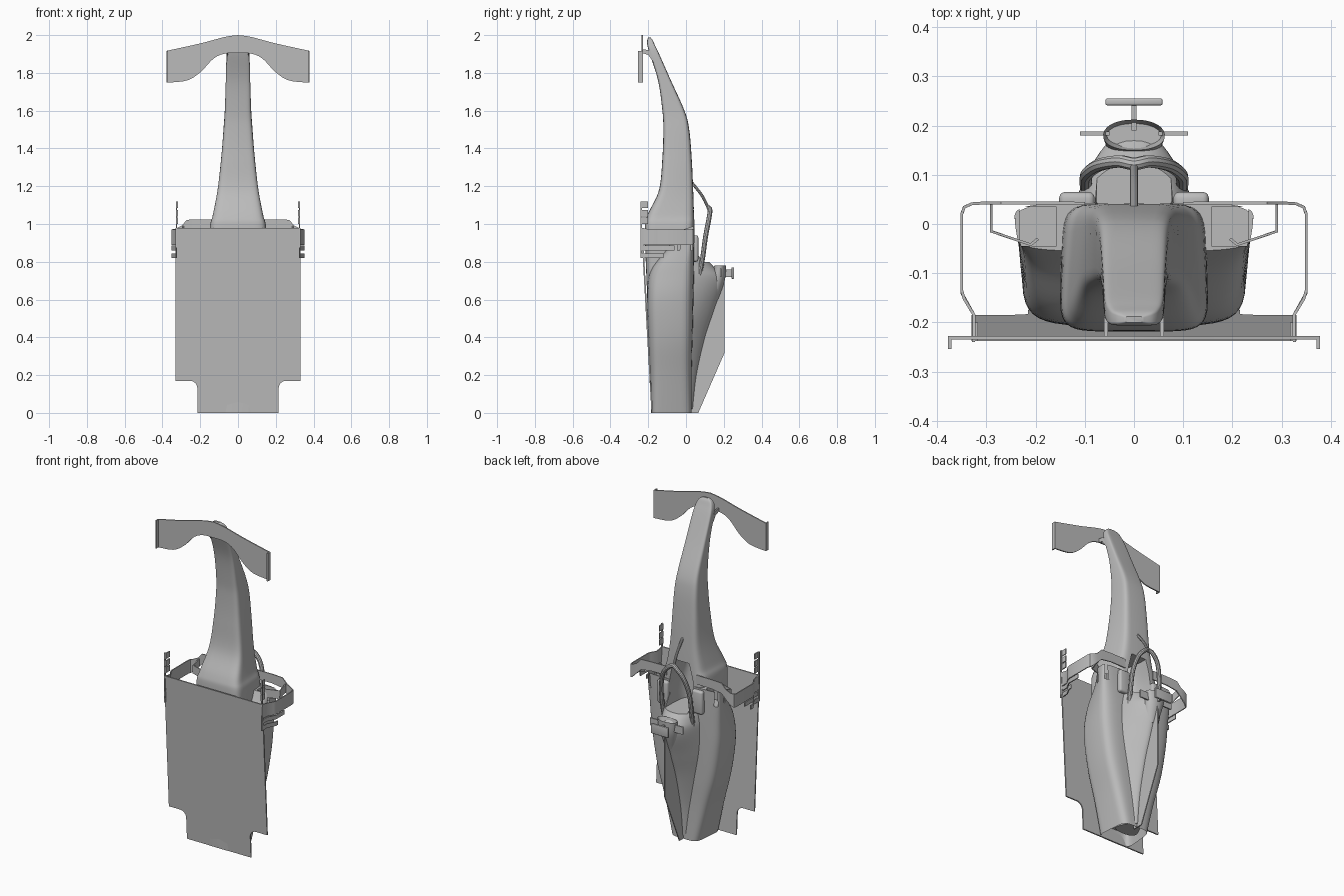
import bpy, bmesh, math

if "Cube" in bpy.data.objects:
    bpy.data.objects.remove(bpy.data.objects["Cube"], do_unlink=True)

grey = bpy.data.materials.new("plain grey")
grey.use_nodes = True
COLOUR = (0.5, 0.5, 0.5, 1)
grey.diffuse_color = COLOUR
grey.node_tree.nodes["Principled BSDF"].inputs["Base Color"].default_value = COLOUR


def activate(ob):
    bpy.ops.object.select_all(action='DESELECT')
    ob.select_set(True)
    bpy.context.view_layer.objects.active = ob


def apply_all(ob):
    activate(ob)
    for mod in list(ob.modifiers):
        bpy.ops.object.modifier_apply(modifier=mod.name)


def finish(name, bm, mirror=False, solid=0, bevel=0):
    """Turn a bmesh into a finished, smooth-by-angle object."""
    bmesh.ops.recalc_face_normals(bm, faces=bm.faces)
    mesh = bpy.data.meshes.new(name)
    bm.to_mesh(mesh)
    bm.free()
    ob = bpy.data.objects.new(name, mesh)
    bpy.context.collection.objects.link(ob)
    mesh.materials.append(grey)
    if solid:
        mod = ob.modifiers.new("thickness", 'SOLIDIFY')
        mod.thickness, mod.offset = solid, 0
    if bevel:
        mod = ob.modifiers.new("round", 'BEVEL')
        mod.width, mod.segments = bevel, 3
    if mirror:
        mod = ob.modifiers.new("mirror", 'MIRROR')
        mod.use_mirror_merge = False
    apply_all(ob)
    bpy.ops.object.shade_smooth_by_angle(angle=math.radians(35))
    return ob


def smooth(points, steps=6):
    """Catmull-Rom interpolation through tuples of any length."""
    out = []
    for i in range(len(points) - 1):
        a, b, c, d = (points[max(i - 1, 0)], points[i], points[i + 1],
                      points[min(i + 2, len(points) - 1)])
        for k in range(steps):
            t = k / steps
            out.append(tuple(
                q + t * (r - p) / 2 + t * t * (p - 2.5 * q + 2 * r - s / 2)
                + t ** 3 * (1.5 * (q - r) + (s - p) / 2)
                for p, q, r, s in zip(a, b, c, d)))
    return out + [points[-1]]


def loft(name, sections, power=4, sides=40, hollow=None):
    """Sections are (z, lower half width, upper half width, low y, high y)."""
    bm = bmesh.new()
    rings = []
    for z, low, high, y0, y1 in smooth(sections):
        ring = []
        for i in range(sides):
            a = math.tau * i / sides
            sx, sy = (math.copysign(abs(v) ** (2 / power), v)
                      for v in (math.cos(a), math.sin(a)))
            width = low + (high - low) * (sy + 1) / 2
            ring.append(bm.verts.new((width * sx, (y0 + y1) / 2 + (y1 - y0) / 2 * sy, z)))
        rings.append(ring)
    for a, b in zip(rings, rings[1:]):
        for i in range(sides):
            j = (i + 1) % sides
            bm.faces.new((a[i], a[j], b[j], b[i]))
    caps = [bm.faces.new(rings[0]), bm.faces.new(rings[-1])]
    bmesh.ops.recalc_face_normals(bm, faces=bm.faces)
    if hollow is not None:
        bmesh.ops.inset_individual(bm, faces=[caps[hollow]], thickness=0.008)
        bmesh.ops.translate(bm, verts=caps[hollow].verts, vec=(0, 0, -0.03 if hollow else 0.08))
    return finish(name, bm)


def prism(name, outline, push, mirror=False):
    bm = bmesh.new()
    face = bm.faces.new([bm.verts.new(p) for p in outline])
    new = bmesh.ops.extrude_face_region(bm, geom=[face])["geom"]
    bmesh.ops.translate(bm, vec=push, verts=[v for v in new if isinstance(v, bmesh.types.BMVert)])
    return finish(name, bm, mirror)


def box(name, x, y, z, mirror=False, bevel=0):
    bm = bmesh.new()
    bmesh.ops.create_cube(bm, size=1)
    for v in bm.verts:
        v.co = [lo + (hi - lo) * (c + 0.5) for (lo, hi), c in zip((x, y, z), v.co)]
    return finish(name, bm, mirror, bevel=bevel)


def strip(name, path):
    """Thin mirrored band; path points are (x, y, low z, high z)."""
    bm = bmesh.new()
    rows = [(bm.verts.new((x, y, a)), bm.verts.new((x, y, b))) for x, y, a, b in path]
    for (a, b), (c, d) in zip(rows, rows[1:]):
        bm.faces.new((a, b, d, c))
    return finish(name, bm, mirror=True, solid=0.006)


def tube(name, points, radius):
    curve = bpy.data.curves.new(name, 'CURVE')
    curve.dimensions, curve.bevel_depth, curve.bevel_resolution = '3D', radius, 3
    curve.use_fill_caps = True
    path = smooth(points, 5)
    spline = curve.splines.new('POLY')
    spline.points.add(len(path) - 1)
    for point, co in zip(spline.points, path):
        point.co = (*co, 1)
    curve.materials.append(grey)
    ob = bpy.data.objects.new(name, curve)
    bpy.context.collection.objects.link(ob)
    activate(ob)
    bpy.ops.object.convert(target='MESH')
    bpy.ops.object.shade_smooth_by_angle()


def cut(targets, cutter):
    for ob in targets:
        mod = ob.modifiers.new("cut", 'BOOLEAN')
        mod.operation, mod.solver, mod.object = 'DIFFERENCE', 'EXACT', cutter
        apply_all(ob)
        bpy.ops.object.shade_smooth_by_angle(angle=math.radians(35))
    bpy.data.objects.remove(cutter, do_unlink=True)


# Long nose and central tub
tub = loft("nose_and_tub", [
    (.5, .14, .12, -.2, .03), (.8, .15, .145, -.213, .04), (.98, .152, .14, -.218, .042),
    (1.05, .138, .118, -.203, .042), (1.18, .113, .094, -.143, .038),
    (1.35, .091, .084, -.125, .03), (1.5, .077, .077, -.12, .017),
    (1.6, .07, .07, -.125, -.008), (1.76, .065, .064, -.148, -.08),
    (1.9, .061, .06, -.192, -.142), (1.95, .054, .052, -.205, -.166),
    (1.975, .04, .04, -.205, -.178), (1.988, .018, .018, -.2, -.188)], power=6)

# Side pods: undercut at the front, narrowing to an open tail end
pods = loft("side_pods", [
    (0, .11, .09, -.185, .03), (.2, .155, .142, -.19, .03), (.4, .2, .2, -.2, .035),
    (.6, .222, .235, -.207, .04), (.75, .21, .25, -.19, .043),
    (.87, .215, .253, -.1, .043), (.95, .235, .247, -.055, .043)], power=5, hollow=0)

# Engine cover with a headrest slope
cover = loft("engine_cover", [
    (.02, .09, .03, -.1, .035), (.2, .13, .035, -.1, .055), (.4, .165, .04, -.09, .1),
    (.55, .18, .045, -.08, .15), (.7, .17, .06, -.08, .195), (.77, .16, .075, -.08, .15),
    (.86, .14, .09, -.08, .065)], power=2.6)

# Air intake above the headrest
loft("air_intake", [(.6, .04, .03, .1, .17), (.7, .06, .05, .13, .205),
                    (.78, .065, .06, .15, .212)], power=2.2, hollow=1)

# Openings: cockpit and side inlets
cut([tub, cover, pods], loft("cockpit_cutter", [
    (.8, .075, .075, -.1, .3), (.95, .08, .08, -.1, .3), (1.08, .05, .05, -.1, .3)]))
for side in (-1, 1):
    cut([pods], box("inlet_cutter", sorted((side * .157, side * .233)),
                    (-.045, .035), (.86, 1)))

# Sloping floor with stepped rear corners
corner = [(.255 - .04 * math.sin(a), .13 + .04 * math.cos(a))
          for a in (math.pi / 2 * k / 6 for k in range(7))]
half = [(.33, .98), (.33, .17)] + corner + [(.215, 0)]
floor = half + [(-x, z) for x, z in reversed(half)]
prism("floor", [(x, -.183 - .056 * z, z) for x, z in floor], (0, .008, 0))

# Fin along the engine cover
prism("engine_fin", [(-.003, y, z) for y, z in
                     ((0, 0), (.065, 0), (.205, .32), (.205, .7), (.1, .7), (0, .2))],
      (.006, 0, 0))

# Front wing with end plates and pylons
edge = smooth([(0, 2), (.07, 1.99), (.2, 1.956), (.376, 1.917)])
edge += smooth([(.376, 1.748), (.27, 1.76), (.2, 1.803), (.13, 1.875), (.07, 1.902), (0, 1.905)])
wing = edge + [(-x, z) for x, z in reversed(edge[1:-1])]
prism("front_wing", [(x, -.235, z) for x, z in wing], (0, .007, 0))
box("wing_end_plate", (.371, .378), (-.254, -.228), (1.748, 1.917), mirror=True)
prism("wing_pylon", [(.053, y, z) for y, z in
                     ((-.232, 1.925), (-.19, 1.92), (-.16, 1.84), (-.2, 1.895), (-.232, 1.905))],
      (.008, 0, 0), mirror=True)

# Head guard ring and its centre pillar
arm = [(.03, .127, 1.07), (.07, .12, 1.02), (.094, .103, .93), (.098, .088, .82), (.095, .065, .7)]
tube("head_guard", [(-x, y, z) for x, y, z in reversed(arm)] + [(0, .122, 1.085)] + arm, .013)
tube("head_guard_pillar", [(0, .12, 1.08), (0, .085, 1.15), (0, .03, 1.22)], .008)

# Cockpit side pads
box("cockpit_pad", (.08, .152), (.03, .065), (.8, .94), mirror=True, bevel=.012)

# Camera bar, its stem, and the small winglets
box("camera_bar", (-.058, .058), (.241, .255), (.71, .77), bevel=.004)
box("camera_stem", (-.005, .005), (.19, .245), (.72, .76))
box("intake_winglet", (.05, .11), (.18, .188), (.72, .765), mirror=True)

# Outer deflector band
strip("deflector_band", [
    (.1, .042, .97, 1.025), (.2, .043, .97, 1.025), (.27, .043, .96, 1.022),
    (.3, .043, .93, .99), (.33, .041, .9, .975), (.345, .034, .89, .972), (.35, .02, .89, .97),
    (.35, -.135, .89, .97), (.345, -.152, .89, .97), (.325, -.185, .89, .97),
    (.325, -.235, .89, .98)])

# Inner bracket
strip("inner_bracket", [(.29, .042, .94, .99), (.29, -.015, .92, .97),
                        (.21, -.042, .92, .97), (.195, -.03, .92, .97)])

# Stacked slats under and above the band
for start, low in ((-.06, .86), (-.12, .82)):
    strip("lower_slat", [(x, y, low, low + .025) for x, y in
                         ((.35, start), (.35, -.14), (.325, -.185), (.325, -.238))])
for low in (1, 1.04, 1.085):
    strip("upper_slat", [(.32, y, low, low + .034) for y in (-.2, -.238)])
box("slat_post", (.323, .329), (-.24, -.232), (.82, 1.12), mirror=True)
